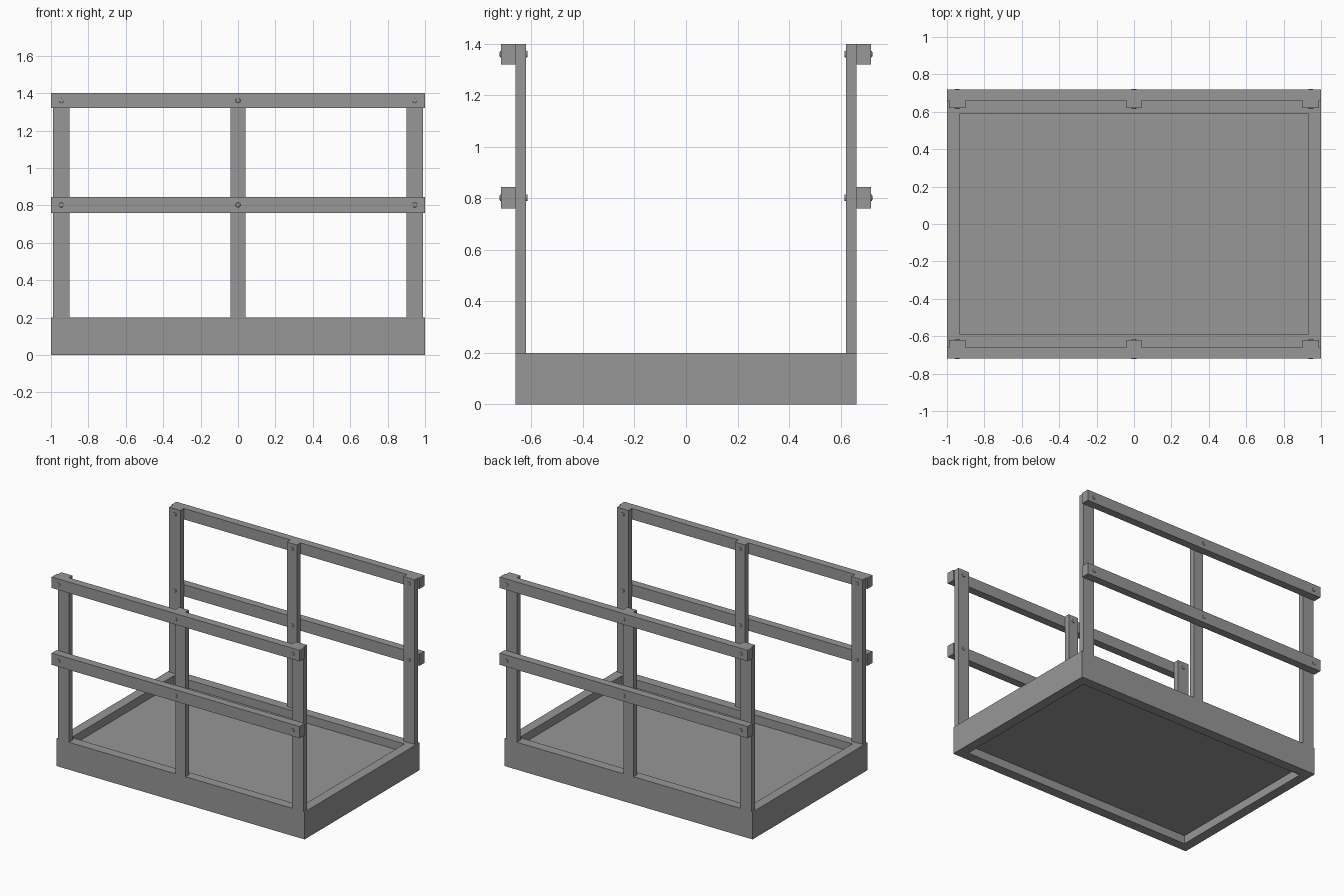
import bpy
import bmesh
from math import radians
from mathutils import Matrix, Vector

if "Cube" in bpy.data.objects:
    bpy.data.objects.remove(bpy.data.objects["Cube"], do_unlink=True)

grey = bpy.data.materials.new("plain grey")
grey.use_nodes = True
colour = (0.31, 0.31, 0.31, 1)
grey.diffuse_color = colour
grey.node_tree.nodes["Principled BSDF"].inputs["Base Color"].default_value = colour


def finish(name, bm):
    mesh = bpy.data.meshes.new(name)
    bm.to_mesh(mesh)
    bm.free()
    mesh.materials.append(grey)
    obj = bpy.data.objects.new(name, mesh)
    bpy.context.collection.objects.link(obj)
    return obj


def box(name, low, high):
    low, high = Vector(low), Vector(high)
    bm = bmesh.new()
    place = Matrix.Translation((low + high) / 2) @ Matrix.Diagonal((high - low).to_4d())
    bmesh.ops.create_cube(bm, size=1, matrix=place)
    return finish(name, bm)


def bolt(name, x, z, y_in, y_out, radius=0.013):
    # A bolt running through post and rail, with slightly rounded ends
    bm = bmesh.new()
    place = Matrix.Translation((x, (y_in + y_out) / 2, z)) @ Matrix.Rotation(radians(90), 4, "X")
    bmesh.ops.create_cone(bm, cap_ends=True, segments=16, radius1=radius, radius2=radius,
                          depth=abs(y_out - y_in), matrix=place)
    rims = [e for e in bm.edges if abs(e.verts[0].co.y - e.verts[1].co.y) < 0.001]
    bmesh.ops.bevel(bm, geom=rims, offset=0.004, segments=2, profile=0.5, affect="EDGES")
    return finish(name, bm)


# Base tray: a box whose top and bottom are inset and sunk to the floor panel
half_x, half_y, base_top = 1.0, 0.661, 0.2
rim, sink = 0.1, 0.06
base = box("base_tray", (-half_x, -half_y, 0), (half_x, half_y, base_top))
bm = bmesh.new()
bm.from_mesh(base.data)
bm.normal_update()
for face in [f for f in bm.faces if abs(f.normal.z) > 0.9]:
    direction = face.normal.copy()
    bmesh.ops.inset_individual(bm, faces=[face], thickness=rim)
    # Extra inset gives vertical recess walls
    bmesh.ops.inset_individual(bm, faces=[face], thickness=0.0)
    for vert in face.verts:
        vert.co -= direction * sink
bm.to_mesh(base.data)
bm.free()

# Guard rails: posts, rails and bolts on the front and back
post_in, rail_out, top = 0.621, 0.718, 1.4
posts = {"right": (-0.99, -0.9), "middle": (-0.04, 0.04), "left": (0.9, 0.99)}
rails = {"mid": (0.76, 0.845), "top": (1.32, top)}

for end, side in (("front", -1), ("back", 1)):
    def span(a, b):
        return sorted((side * a, side * b))

    y0, y1 = span(post_in, half_y)
    for label, (x0, x1) in posts.items():
        box(f"{end}_{label}_post", (x0, y0, base_top), (x1, y1, top))

    y0, y1 = span(half_y, rail_out)
    for level, (z0, z1) in rails.items():
        box(f"{end}_{level}_rail", (-half_x, y0, z0), (half_x, y1, z1))
        for label, (x0, x1) in posts.items():
            bolt(f"{end}_{label}_{level}_bolt", (x0 + x1) / 2, (z0 + z1) / 2,
                 side * (post_in - 0.006), side * (rail_out + 0.005))
